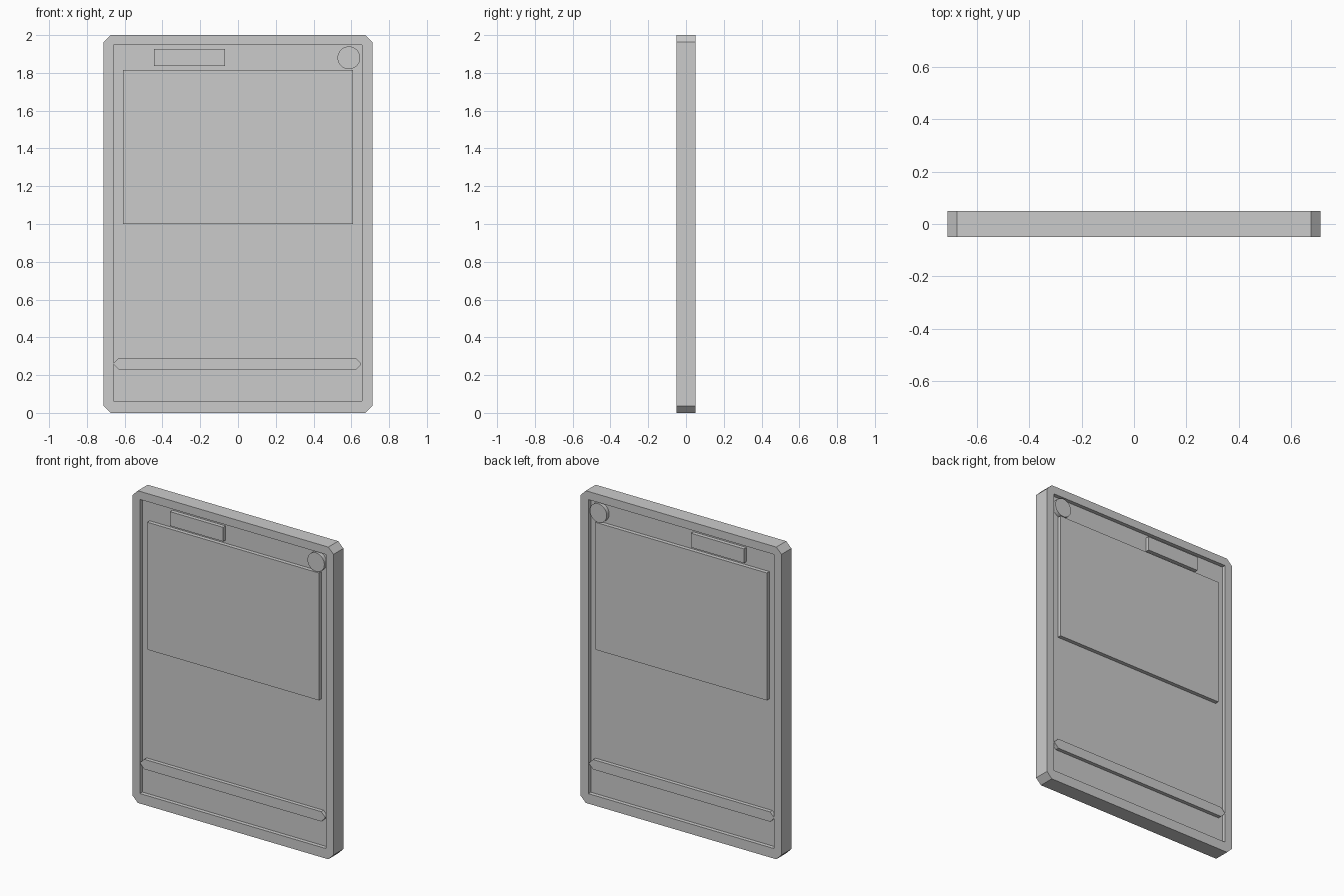
import bpy, bmesh, math

if "Cube" in bpy.data.objects:
    bpy.data.objects.remove(bpy.data.objects["Cube"])

FULL, THIN = 0.05, 0.025   # half depths of raised parts and of the recessed panel


def finish(bm, name):
    bmesh.ops.recalc_face_normals(bm, faces=bm.faces)
    mesh = bpy.data.meshes.new(name)
    bm.to_mesh(mesh)
    bm.free()
    obj = bpy.data.objects.new(name, mesh)
    bpy.context.collection.objects.link(obj)
    return obj


def extrude(bm, faces, depth):
    """Give flat faces lying at y = -depth/2 their thickness."""
    out = bmesh.ops.extrude_face_region(bm, geom=faces)["geom"]
    verts = [g for g in out if isinstance(g, bmesh.types.BMVert)]
    bmesh.ops.translate(bm, verts=verts, vec=(0, depth, 0))
    # the extrusion leaves the starting faces in place as the other cap
    return verts


def prism(name, points, half):
    bm = bmesh.new()
    n = len(points)
    front = [bm.verts.new((x, -half, z)) for x, z in points]
    back = [bm.verts.new((x, half, z)) for x, z in points]
    bm.faces.new(front)
    bm.faces.new(back[::-1])
    for i in range(n):
        j = (i + 1) % n
        bm.faces.new((front[i], back[i], back[j], front[j]))
    return finish(bm, name)


def rect(x0, x1, z0, z1):
    return [(x0, z0), (x1, z0), (x1, z1), (x0, z1)]


def cut_rect(x0, x1, z0, z1, c):
    """Rectangle with cut corners, two points per corner, from bottom left."""
    return [(x0, z0 + c), (x0 + c, z0), (x1 - c, z0), (x1, z0 + c),
            (x1, z1 - c), (x1 - c, z1), (x0 + c, z1), (x0, z1 - c)]


# Border frame: cut-corner outside, square opening
bm = bmesh.new()
loops = []
for y in (-FULL, FULL):
    outer = [bm.verts.new((x, y, z)) for x, z in cut_rect(-0.712, 0.712, 0, 2, 0.037)]
    inner = [bm.verts.new((x, y, z)) for x, z in rect(-0.66, 0.657, 0.064, 1.948)]
    loops.append((outer, inner))
    for i in range(4):
        j = (i + 1) % 4
        bm.faces.new((outer[2 * i], outer[2 * i + 1], inner[i]))
        bm.faces.new((outer[2 * i + 1], outer[2 * j], inner[j], inner[i]))
for a, b in zip(*loops):
    for i in range(len(a)):
        j = (i + 1) % len(a)
        bm.faces.new((a[i], a[j], b[j], b[i]))
finish(bm, "border_frame")

# Recessed panel, with raised plates showing on both sides
prism("recessed_panel", rect(-0.66, 0.657, 0.064, 1.948), THIN)
prism("picture_plate", rect(-0.608, 0.608, 1.0, 1.816), FULL)
prism("title_plate", rect(-0.446, -0.07, 1.836, 1.927), FULL)
prism("divider_strip", cut_rect(-0.658, 0.652, 0.228, 0.291, 0.028), FULL - 0.001)

# Round badge in the upper corner
prism("round_badge", [(0.587 + 0.06 * math.cos(math.tau * i / 32),
                       1.88 + 0.06 * math.sin(math.tau * i / 32)) for i in range(32)], FULL)
bpy.context.view_layer.objects.active = bpy.data.objects["round_badge"]
bpy.data.objects["round_badge"].select_set(True)
bpy.ops.object.shade_smooth_by_angle(angle=math.radians(30))
